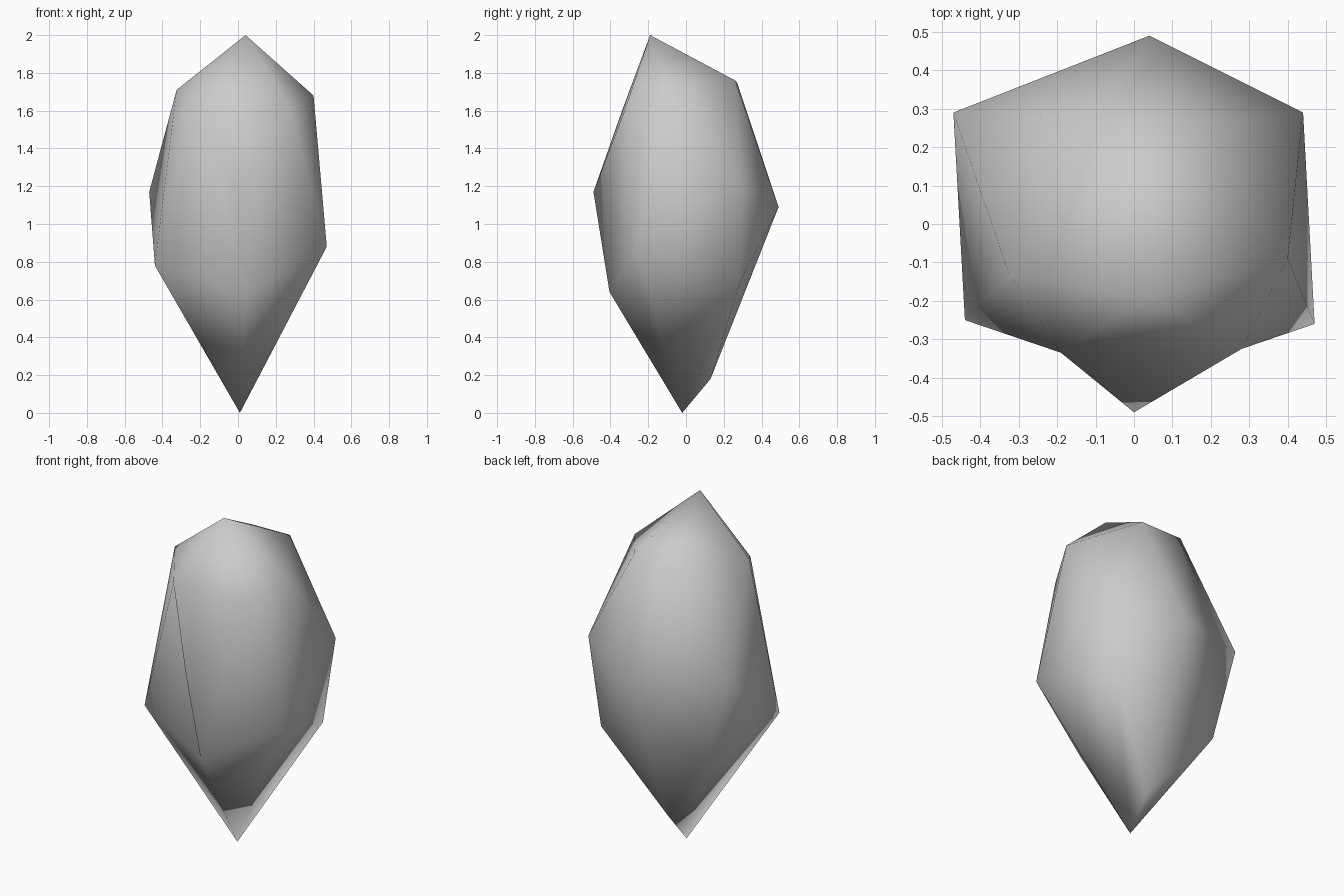
import bpy
import bmesh

cube = bpy.data.objects.get("Cube")
if cube:
    bpy.data.objects.remove(cube, do_unlink=True)

# Stone colour
stone = bpy.data.materials.new("grey_stone")
stone.use_nodes = True
grey = (0.6, 0.6, 0.6, 1)
stone.diffuse_color = grey
stone.node_tree.nodes["Principled BSDF"].inputs["Base Color"].default_value = grey

# Named corners of the irregular crystal, from tip to point
corners = {
    "tip": (.04, -.19, 2),
    # shoulder corners
    "shoulder_front_left": (.28, -.325, 1.6),
    "shoulder_left": (.4, -.09, 1.68),
    "shoulder_back_left": (.16, .26, 1.76),
    "shoulder_back_right": (-.1, .27, 1.75),
    "shoulder_right": (-.325, -.13, 1.71),
    "shoulder_front_right": (-.19, -.335, 1.61),
    # waist corners
    "front": (0, -.49, 1.17),
    "left_front": (.47, -.26, .88),
    "left_back": (.44, .29, 1.21),
    "back": (.04, .49, 1.09),
    "right_back": (-.47, .29, 1.17),
    "right_front": (-.44, -.25, .78),
    # lower corners
    "keel_front": (.04, -.405, .64),
    "keel_left": (.36, .285, .69),
    "keel_right": (-.32, .28, .58),
    "heel": (.02, .13, .18),
    "point": (.01, -.02, 0),
}

bm = bmesh.new()
verts = {name: bm.verts.new(place) for name, place in corners.items()}


def fan(hub, rim, closed=True):
    """Join a hub corner to each pair of neighbours along its rim."""
    names = rim.split()
    if closed:
        names.append(names[0])
    for a, b in zip(names, names[1:]):
        bm.faces.new((verts[hub], verts[a], verts[b]))


# Cap around the tip
fan("tip", "shoulder_front_left shoulder_left shoulder_back_left "
           "shoulder_back_right shoulder_right shoulder_front_right")
# Facets around the waist corners
fan("front", "shoulder_front_right shoulder_front_left keel_front")
fan("left_front", "shoulder_front_left keel_front point keel_left "
                  "left_back shoulder_left")
fan("back", "left_back keel_left heel keel_right right_back "
            "shoulder_back_right shoulder_back_left")
fan("right_front", "shoulder_right right_back keel_right point "
                   "keel_front shoulder_front_right")
# Facets that close the remaining gaps
fan("left_back", "shoulder_back_left shoulder_left", closed=False)
fan("right_back", "shoulder_right shoulder_back_right", closed=False)
fan("heel", "keel_left point keel_right", closed=False)

bmesh.ops.recalc_face_normals(bm, faces=bm.faces[:])
for face in bm.faces:
    face.smooth = True

mesh = bpy.data.meshes.new("crystal_stone")
bm.to_mesh(mesh)
bm.free()
mesh.materials.append(stone)
crystal = bpy.data.objects.new("crystal_stone", mesh)
bpy.context.scene.collection.objects.link(crystal)
